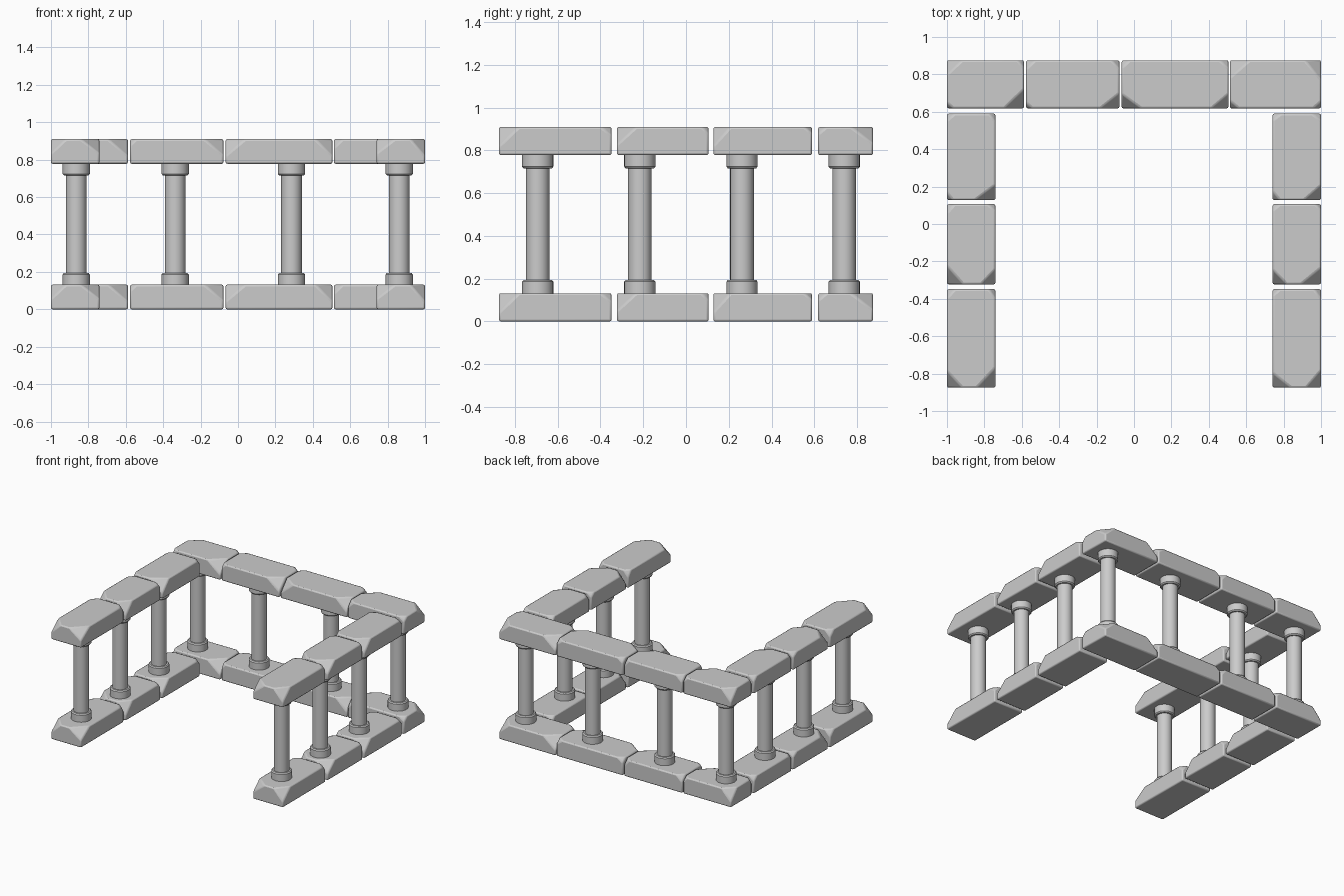
import bpy, bmesh, random
from mathutils import Vector

if "Cube" in bpy.data.objects:
    bpy.data.objects.remove(bpy.data.objects["Cube"])

random.seed(4)


def stone(name, x0, x1, y0, y1, chips):
    """Stone block mesh: box with chipped top corners, origin at its base."""
    cx, cy, h = (x0 + x1) / 2, (y0 + y1) / 2, 0.132
    w, d = (x1 - x0) / 2, (y1 - y0) / 2
    bm = bmesh.new()
    bmesh.ops.create_cube(bm, size=1)
    for v in bm.verts:
        v.co = Vector((v.co.x * 2 * w, v.co.y * 2 * d, (v.co.z + 0.5) * h))
    # slice off each corner with an oblique plane
    for sx in (-1, 1):
        for sy in (-1, 1):
            big = (sx, sy) in chips
            a, b, c = [random.uniform(0.075, 0.11) if big else random.uniform(0.03, 0.05)
                       for _ in range(3)]
            c = min(c, 0.09)
            n = Vector((sx / a, sy / b, 1 / c))
            cut = bmesh.ops.bisect_plane(
                bm, geom=bm.verts[:] + bm.edges[:] + bm.faces[:],
                plane_co=(sx * (w - a), sy * d, h), plane_no=n.normalized(),
                clear_outer=True)
            edges = [e for e in cut['geom_cut'] if isinstance(e, bmesh.types.BMEdge)]
            bmesh.ops.edgeloop_fill(bm, edges=edges)
    bmesh.ops.recalc_face_normals(bm, faces=bm.faces[:])
    me = bpy.data.meshes.new(name)
    bm.to_mesh(me)
    bm.free()
    # same stone in the base course and the top course
    for course, z in (("base", 0.0), ("top", 0.778)):
        ob = bpy.data.objects.new(f"{course}_{name}", me)
        ob.location = (cx, cy, z)
        bpy.context.collection.objects.link(ob)
        bev = ob.modifiers.new("soft_edges", 'BEVEL')
        bev.width, bev.segments = 0.009, 2
        finish(ob)


def finish(ob):
    bpy.ops.object.select_all(action='DESELECT')
    ob.select_set(True)
    bpy.context.view_layer.objects.active = ob
    bpy.ops.object.shade_smooth_by_angle(angle=0.6)


# Lathe profile of a column: base collar, shaft, capital collar
R, C = 0.055, 0.073
LOWER = [(0, 0.125), (C, 0.125), (C, 0.186), (C - 0.007, 0.194), (R, 0.194)]
PROFILE = LOWER + [(r, 0.91 - z) for r, z in reversed(LOWER)]


def column(name, x, y):
    bm = bmesh.new()
    vs = [bm.verts.new((r, 0, z)) for r, z in PROFILE]
    es = [bm.edges.new(p) for p in zip(vs, vs[1:])]
    bmesh.ops.spin(bm, geom=vs + es, axis=(0, 0, 1), cent=(0, 0, 0),
                   angle=6.283185307, steps=32)
    bmesh.ops.remove_doubles(bm, verts=bm.verts[:], dist=1e-5)
    bmesh.ops.recalc_face_normals(bm, faces=bm.faces[:])
    me = bpy.data.meshes.new(name)
    bm.to_mesh(me)
    bm.free()
    ob = bpy.data.objects.new(name, me)
    ob.location = (x, y, 0)
    bpy.context.collection.objects.link(ob)
    finish(ob)


# Back row of stones
back = [(-1, -0.588, {(-1, 1), (1, -1)}), (-0.577, -0.078, {(1, -1)}),
        (-0.066, 0.505, {(-1, -1), (1, -1)}), (0.513, 1, {(-1, 1), (1, 1)})]
for i, (x0, x1, chips) in enumerate(back):
    stone(f"back_stone_{i + 1}", x0, x1, 0.618, 0.875, chips)

# Left and right wings of stones
wing = [(0.128, 0.59, {(1, -1)}), (-0.323, 0.106, {(-1, -1), (1, -1)}),
        (-0.875, -0.348, {(-1, -1), (1, -1)})]
for side, x0 in (("left", -1), ("right", 0.741)):
    for i, (y0, y1, chips) in enumerate(wing):
        stone(f"{side}_stone_{i + 1}", x0, x0 + 0.259, y0, y1, chips)

# Columns along the back and down both wings
for i, x in enumerate((-0.865, -0.336, 0.286, 0.862)):
    column(f"back_column_{i + 1}", x, 0.74)
for side, x in (("left", -0.865), ("right", 0.862)):
    for i, y in enumerate((0.262, -0.216, -0.694)):
        column(f"{side}_column_{i + 1}", x, y)
